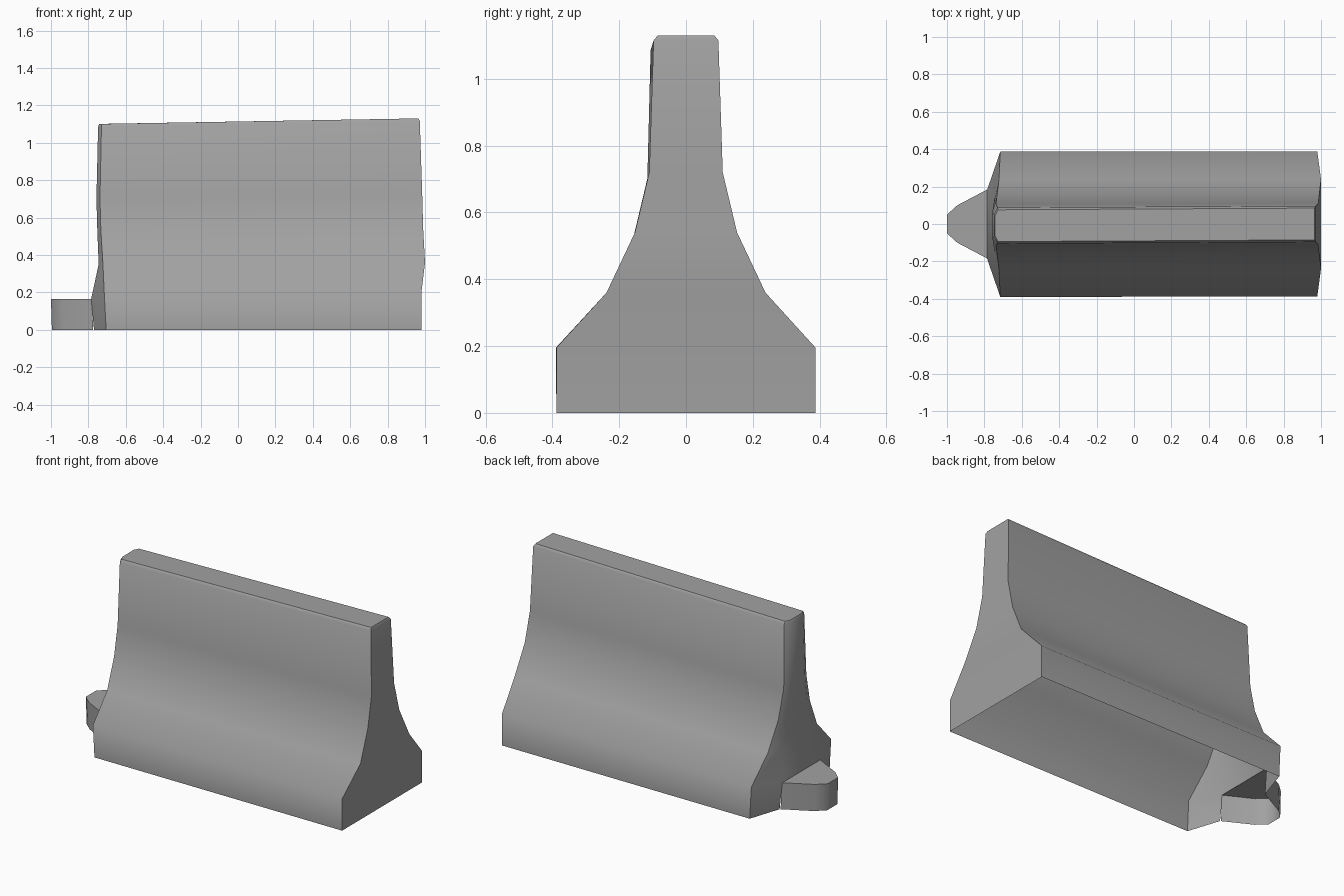
import bpy
import bmesh
import math

cube = bpy.data.objects.get("Cube")
if cube:
    bpy.data.objects.remove(cube, do_unlink=True)

# Single concrete colour
concrete = bpy.data.materials.new("concrete_grey")
concrete.use_nodes = True
GREY = (0.36, 0.36, 0.36, 1)
concrete.diffuse_color = GREY
concrete.node_tree.nodes["Principled BSDF"].inputs["Base Color"].default_value = GREY


def finish(name, bm):
    bmesh.ops.recalc_face_normals(bm, faces=bm.faces)
    mesh = bpy.data.meshes.new(name)
    bm.to_mesh(mesh)
    bm.free()
    mesh.materials.append(concrete)
    obj = bpy.data.objects.new(name, mesh)
    bpy.context.collection.objects.link(obj)
    bpy.ops.object.select_all(action='DESELECT')
    obj.select_set(True)
    bpy.context.view_layer.objects.active = obj
    bpy.ops.object.shade_smooth_by_angle(angle=math.radians(48))
    return obj


# Barrier wall: each level gives height, half width, x of the plain end,
# x of the keyed end corner, then x, half width and height of its raised middle
LEVELS = [
    (0.00, 0.388, 0.98, -0.705, -0.770, 0.19, 0.00),
    (0.195, 0.388, 0.98, -0.715, -0.785, 0.185, 0.165),
    (0.36, 0.238, 1.00, -0.722, -0.745, 0.15, 0.36),
    (0.54, 0.153, 0.99, -0.733, -0.752, 0.10, 0.54),
    (0.72, 0.110, 0.985, -0.738, -0.757, 0.07, 0.72),
    (1.115, 0.097, 0.972, -0.730, -0.748, 0.06, 1.115),
    (1.13, 0.085, 0.965, -0.727, -0.742, 0.055, 1.13),
]


def wall_ring(bm, level):
    z, w, xr, xl, xm, wm, zm = level
    drop = 1 - 0.026 * (z > 0.2)          # keyed end is slightly lower
    shift = -0.008 * z                    # and leans a little to the front
    points = [(xr, w, z), (xl, w + shift, z * drop), (xm, wm + shift, zm * drop),
              (xm, -wm + shift, zm * drop), (xl, -w + shift, z * drop), (xr, -w, z)]
    return [bm.verts.new(p) for p in points]


bm = bmesh.new()
rings = [wall_ring(bm, level) for level in LEVELS]
for row, (low, high) in enumerate(zip(rings, rings[1:])):
    for i in range(len(low)):
        j = (i + 1) % len(low)
        if row == 0 and i == 2:
            continue                      # opening into the hollow key
        bm.faces.new((low[i], low[j], high[j], high[i]))
bm.faces.new(rings[-1])
finish("barrier_wall", bm)

# Interlocking key: hollow tongue, open underneath and towards the wall
bm = bmesh.new()
half = [(-0.78, 0.187), (-0.945, 0.10), (-1.0, 0.05)]
outline = half + [(x, -y) for x, y in reversed(half)]
bottom = [bm.verts.new((x + 0.005, y, 0)) for x, y in outline]
top = [bm.verts.new((x, y, 0.165)) for x, y in outline]
for i in range(len(outline) - 1):
    bm.faces.new((bottom[i], bottom[i + 1], top[i + 1], top[i]))
bm.faces.new(top)
finish("interlocking_key", bm)
